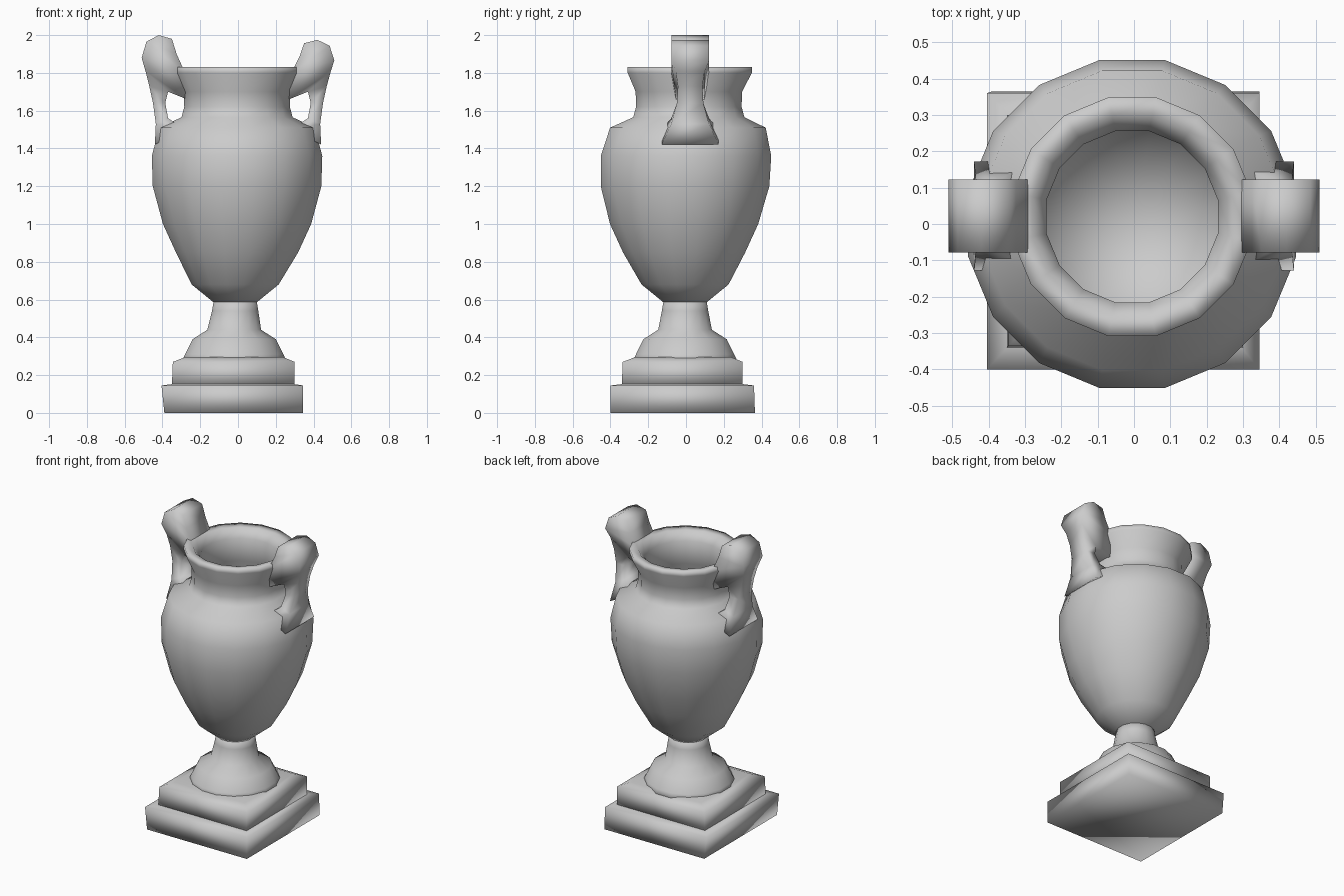
import bpy, bmesh, math

cube = bpy.data.objects.get("Cube")
if cube:
    bpy.data.objects.remove(cube, do_unlink=True)

stone = bpy.data.materials.new("grey_stone")
stone.use_nodes = True
stone.diffuse_color = (0.6, 0.6, 0.6, 1)
stone.node_tree.nodes["Principled BSDF"].inputs["Base Color"].default_value = (0.6, 0.6, 0.6, 1)


def loft(name, rings, cap_start=True, cap_end=True):
    """Bridge equal-sized rings of points into one smooth skin."""
    bm = bmesh.new()
    loops = [[bm.verts.new(p) for p in ring] for ring in rings]
    for a, b in zip(loops, loops[1:]):
        n = len(a)
        for i in range(n):
            j = (i + 1) % n
            bm.faces.new((a[i], a[j], b[j], b[i]))
    if cap_start:
        bm.faces.new(loops[0][::-1])
    if cap_end:
        bm.faces.new(loops[-1])
    bmesh.ops.recalc_face_normals(bm, faces=bm.faces)
    mesh = bpy.data.meshes.new(name)
    bm.to_mesh(mesh)
    bm.free()
    mesh.materials.append(stone)
    mesh.shade_smooth()
    obj = bpy.data.objects.new(name, mesh)
    bpy.context.collection.objects.link(obj)
    return obj


def circle(r, z, cx, cy, sides=16):
    turn = 2 * math.pi / sides
    return [(cx + r * math.cos((i + 0.5) * turn), cy + r * math.sin((i + 0.5) * turn), z)
            for i in range(sides)]


def rectangle(x0, x1, y0, y1, z):
    return [(x0, y0, z), (x1, y0, z), (x1, y1, z), (x0, y1, z)]


# Square stepped base
loft("plinth", [rectangle(-0.39, 0.345, -0.40, 0.365, 0), rectangle(-0.405, 0.345, -0.40, 0.36, 0.145),
                rectangle(-0.33, 0.28, -0.32, 0.28, 0.155)])
loft("upper_step", [rectangle(-0.35, 0.30, -0.34, 0.30, 0.14), rectangle(-0.345, 0.30, -0.335, 0.30, 0.27),
                    rectangle(-0.28, 0.24, -0.27, 0.24, 0.295)])

# Round foot and stem: radius, height, x offset
foot = [(0.285, 0.27, -0.02), (0.265, 0.31, -0.02), (0.225, 0.39, -0.02),
        (0.145, 0.44, -0.02), (0.125, 0.54, -0.015), (0.115, 0.60, -0.015)]
loft("foot", [circle(r, z, cx, -0.005) for r, z, cx in foot])

# Urn: outside up to the rim, then down the inside: radius, height, y offset
urn = [(0.11, 0.58, -0.005), (0.235, 0.68, -0.005), (0.33, 0.85, -0.01), (0.40, 1.00, -0.01),
       (0.455, 1.20, -0.005), (0.46, 1.36, 0), (0.42, 1.51, 0.01), (0.30, 1.565, 0.015),
       (0.285, 1.62, 0.015), (0.287, 1.70, 0.015), (0.335, 1.80, 0.02), (0.335, 1.83, 0.02),
       (0.28, 1.825, 0.02), (0.24, 1.77, 0.02), (0.24, 1.62, 0.02), (0.36, 1.42, 0.01),
       (0.37, 1.20, 0), (0.30, 0.95, 0), (0.17, 0.79, 0), (0.05, 0.75, 0)]
loft("urn", [circle(r, z, -0.005 if z > 0.7 else -0.015, cy) for r, z, cy in urn])

# Handles: inner x and z, outer x and z, half width
strap = [(0.28, 1.50, 0.44, 1.42, 0.15), (0.37, 1.56, 0.435, 1.53, 0.10),
         (0.385, 1.64, 0.45, 1.64, 0.07), (0.37, 1.70, 0.47, 1.73, 0.065),
         (0.27, 1.66, 0.49, 1.81, 0.075), (0.28, 1.80, 0.51, 1.88, 0.10),
         (0.325, 1.90, 0.485, 1.965, 0.10), (0.35, 1.98, 0.42, 2.0, 0.10)]


def handle(name, side, drop):
    rings = []
    for xi, zi, xo, zo, w in strap:
        # The drop only lowers the curled head
        zi, zo = (z - drop * max(0, z - 1.75) / 0.25 for z in (zi, zo))
        rings.append([(side * xi, 0.022 - w, zi), (side * xo, 0.022 - w, zo),
                      (side * xo, 0.022 + w, zo), (side * xi, 0.022 + w, zi)])
    loft(name, rings)


handle("left_handle", 1, 0.025)
handle("right_handle", -1, 0)
